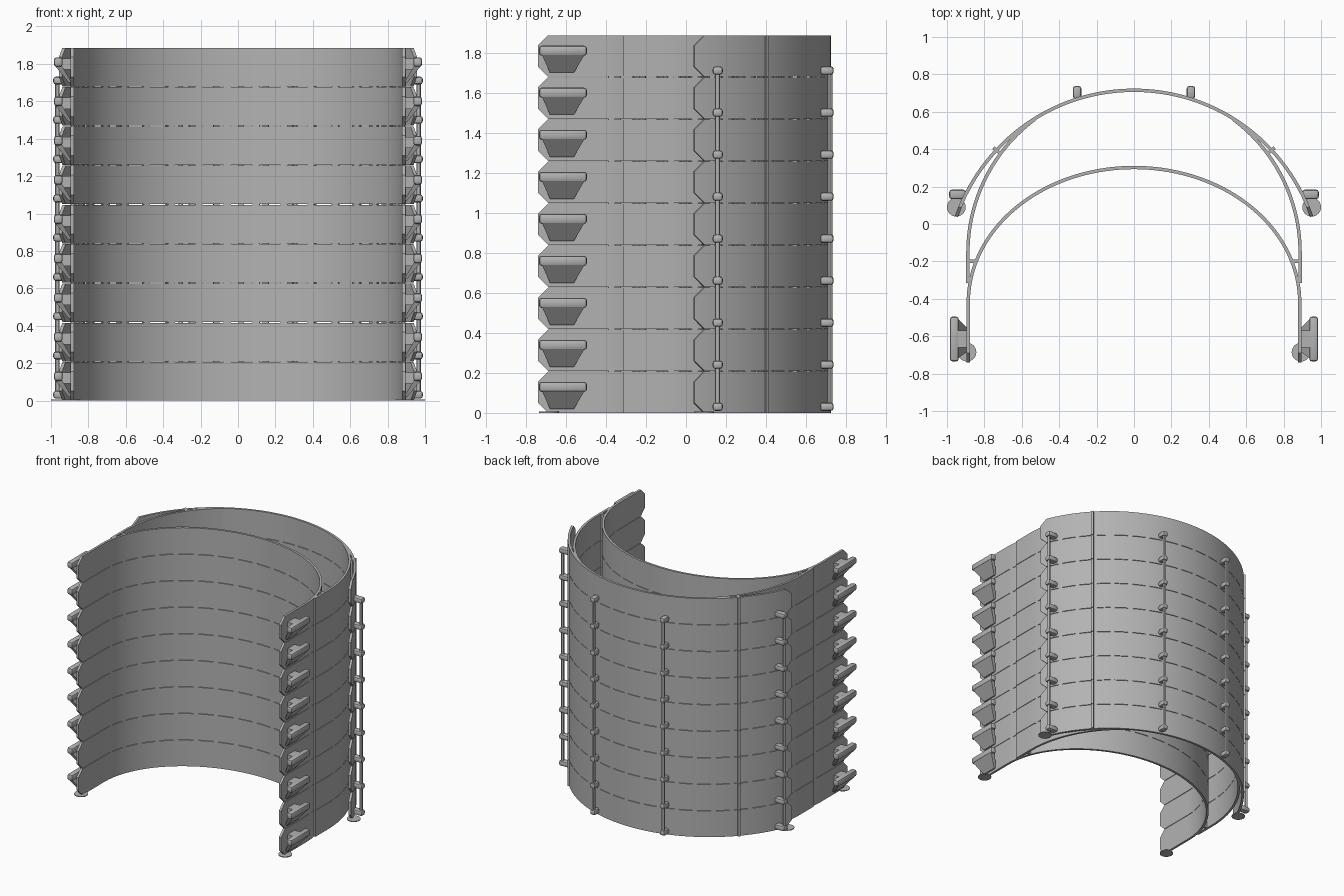
import bpy, bmesh, math
from mathutils import Vector, Matrix
from mathutils.geometry import interpolate_bezier

if "Cube" in bpy.data.objects:
    bpy.data.objects.remove(bpy.data.objects["Cube"], do_unlink=True)

LAYERS, PITCH, HEIGHT = 9, 0.21, 0.206
THICK, CHAMFER = 0.018, 0.05

grey = bpy.data.materials.new("plastic_grey")
grey.use_nodes = True
colour = (0.45, 0.45, 0.45, 1)
grey.diffuse_color = colour
grey.node_tree.nodes["Principled BSDF"].inputs["Base Color"].default_value = colour


def finish(bm, name, mirror=False, count=1):
    """Turn a bmesh into an object, mirrored across x and stacked upwards."""
    bmesh.ops.recalc_face_normals(bm, faces=bm.faces)
    mesh = bpy.data.meshes.new(name)
    bm.to_mesh(mesh)
    bm.free()
    mesh.materials.append(grey)
    ob = bpy.data.objects.new(name, mesh)
    bpy.context.collection.objects.link(ob)
    bpy.ops.object.select_all(action='DESELECT')
    ob.select_set(True)
    bpy.context.view_layer.objects.active = ob
    bpy.ops.object.shade_smooth_by_angle(angle=math.radians(30))
    if mirror:
        ob.modifiers.new("Mirror", 'MIRROR').use_mirror_merge = False
    if count > 1:
        arr = ob.modifiers.new("Stack", 'ARRAY')
        arr.count = count
        arr.use_relative_offset = False
        arr.use_constant_offset = True
        arr.constant_offset_displace = (0, 0, PITCH)
    return ob


def ribbon(bm, path, z0, z1, chamfer=0):
    """Upright strip along a plan path, with optional pointed ends."""
    rings = []
    last = len(path) - 1
    for i, p in enumerate(path):
        t = (path[min(i + 1, last)] - path[max(i - 1, 0)]).normalized()
        n = Vector((-t.y, t.x)) * THICK / 2
        c = chamfer if i in (0, last) else 0
        rings.append([bm.verts.new((*(p + n * s), z))
                      for s, z in ((1, z0 + c), (-1, z0 + c), (-1, z1 - c), (1, z1 - c))])
    for a, b in zip(rings, rings[1:]):
        for k in range(4):
            j = (k + 1) % 4
            bm.faces.new((a[k], a[j], b[j], b[k]))
    bm.faces.new(rings[0])
    bm.faces.new(rings[-1][::-1])


def box(bm, lo, hi, bevel=0):
    lo, hi = Vector(lo), Vector(hi)
    m = Matrix.Translation((lo + hi) / 2) @ Matrix.Diagonal((*(hi - lo), 1))
    verts = bmesh.ops.create_cube(bm, size=1, matrix=m)["verts"]
    if bevel:
        edges = list({e for v in verts for e in v.link_edges})
        bmesh.ops.bevel(bm, geom=edges, offset=bevel, segments=2, profile=0.5, affect='EDGES')


def cylinder(bm, x, y, z0, z1, r, sides):
    bmesh.ops.create_cone(bm, cap_ends=True, segments=sides, radius1=r, radius2=r,
                          depth=z1 - z0, matrix=Matrix.Translation((x, y, (z0 + z1) / 2)))


def arc(cx_y, rx, ry, a0, a1, n):
    angles = [math.radians(a0 + (a1 - a0) * i / n) for i in range(n + 1)]
    return [Vector((rx * math.cos(a), cx_y + ry * math.sin(a))) for a in angles]


# Plan paths of the three bands
ends = [Vector((0.886, y)) for y in (-0.74, -0.69, -0.56)]
flipped = [Vector((-p.x, p.y)) for p in reversed(ends)]
inner = ends + arc(-0.42, 0.886, 0.722, 0, 180, 72) + flipped
tip = [Vector((0.949, 0.04))]
outer = tip + arc(-0.29, 1.005, 1.005, 22.2, 157.8, 72) + [Vector((-0.949, 0.04))]
curve = interpolate_bezier(Vector((0.53, 0.56)), Vector((0.76, 0.39)),
                           Vector((0.888, 0.12)), Vector((0.888, -0.15)), 28)
side = [Vector((p.x, p.y)) for p in curve] + [Vector((0.888, -0.315))]

# Bands, plus the small tabs that bridge the gap between stacked layers
for name, path, chamfer, mirror in (("forehead_band", inner, CHAMFER, False),
                                    ("visor_band", outer, CHAMFER, False),
                                    ("side_band", side, 0, True)):
    bm = bmesh.new()
    ribbon(bm, path, 0, HEIGHT, chamfer)
    finish(bm, name, mirror, LAYERS)
    bm = bmesh.new()
    for i in range(4, len(path) - 4, 4):
        ribbon(bm, path[i:i + 2], HEIGHT - 0.002, PITCH + 0.002)
    finish(bm, name + "_tabs", mirror, LAYERS - 1)

# Short braces between the bands
bm = bmesh.new()
ribbon(bm, [Vector((0.708, 0.372)), Vector((0.752, 0.408))], 0, HEIGHT)
ribbon(bm, [Vector((0.838, -0.2)), Vector((0.888, -0.2))], 0, HEIGHT)
finish(bm, "braces", True, LAYERS)

# Strap hooks: rounded bar, root block and tapered support
bm = bmesh.new()
box(bm, (0.937, -0.735, 0.105), (0.984, -0.495, 0.155), 0.014)
box(bm, (0.885, -0.66, 0.09), (0.95, -0.57, 0.15))
finish(bm, "strap_hook", True, LAYERS)

bm = bmesh.new()
for x0, x1, y0, y1, z in ((0.942, 0.979, -0.72, -0.507, 0.11),
                          (0.888, 0.905, -0.68, -0.56, 0.02)):
    for x in (x0, x1):
        for y in (y0, y1):
            bm.verts.new((x, y, z))
bmesh.ops.convex_hull(bm, input=bm.verts)
finish(bm, "strap_hook_support", True, LAYERS)

# Visor pegs on the sides and back
bm = bmesh.new()
box(bm, (0.9, 0.133, 0.01), (0.988, 0.184, 0.052), 0.014)
box(bm, (0.282, 0.67, 0.01), (0.327, 0.738, 0.052), 0.014)
finish(bm, "visor_pegs", True, LAYERS)

# Thin rods joining the pegs vertically
bm = bmesh.new()
top = 0.03 + PITCH * (LAYERS - 1)
cylinder(bm, 0.967, 0.158, 0.03, top, 0.012, 12)
cylinder(bm, 0.305, 0.719, 0.03, top, 0.012, 12)
finish(bm, "peg_rods", True)

# Flat feet under the band ends
bm = bmesh.new()
cylinder(bm, 0.95, 0.09, 0, 0.006, 0.05, 32)
cylinder(bm, 0.893, -0.685, 0, 0.006, 0.05, 32)
finish(bm, "feet", True)
